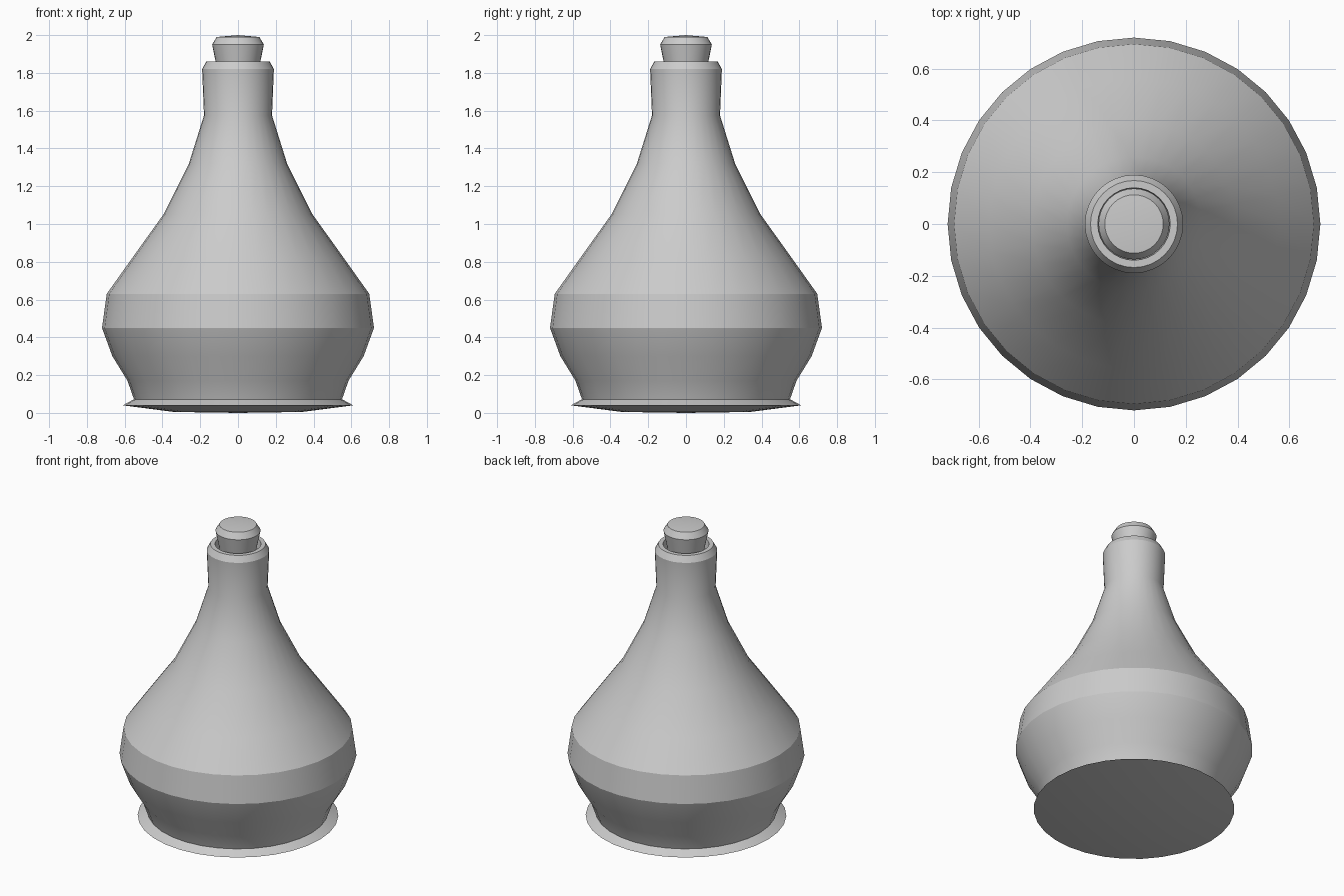
import bpy
import math

cube = bpy.data.objects.get("Cube")
if cube:
    bpy.data.objects.remove(cube, do_unlink=True)

SIDES = 32

# One plain grey for the whole bottle
grey = bpy.data.materials.new("plain grey")
grey.use_nodes = True
colour = (0.6, 0.6, 0.6, 1)
grey.diffuse_color = colour
grey.node_tree.nodes["Principled BSDF"].inputs["Base Color"].default_value = colour


def lathe(name, profile):
    """Turn a (radius, height) profile, listed bottom to top, around z."""
    verts, rings, faces = [], [], []
    for r, z in profile:
        count = SIDES if r else 1
        rings.append([len(verts) + i for i in range(count)])
        for i in range(count):
            a = math.tau * i / SIDES
            verts.append((r * math.cos(a), r * math.sin(a), z))
    for low, high in zip(rings, rings[1:]):
        for i in range(SIDES):
            j = (i + 1) % SIDES
            if len(low) == 1:
                faces.append((low[0], high[j], high[i]))
            elif len(high) == 1:
                faces.append((low[i], low[j], high[0]))
            else:
                faces.append((low[i], low[j], high[j], high[i]))
    mesh = bpy.data.meshes.new(name)
    mesh.from_pydata(verts, [], faces)
    mesh.materials.append(grey)
    obj = bpy.data.objects.new(name, mesh)
    bpy.context.collection.objects.link(obj)
    bpy.ops.object.select_all(action="DESELECT")
    obj.select_set(True)
    bpy.context.view_layer.objects.active = obj
    bpy.ops.object.shade_smooth_by_angle(angle=math.radians(27))
    return obj


# Flared foot with a shallow underside
lathe("foot", [(0, 0.0), (0.34, 0.005), (0.61, 0.04), (0.555, 0.07), (0, 0.07)])

# Round belly, tapering shoulder, neck, lip and recessed mouth
lathe("bottle_body", [
    (0.55, 0.07), (0.585, 0.17), (0.665, 0.30), (0.72, 0.45), (0.695, 0.63),
    (0.56, 0.82), (0.395, 1.05), (0.26, 1.32), (0.18, 1.575), (0.19, 1.82),
    (0.168, 1.86), (0.14, 1.86), (0.132, 1.80), (0, 1.80)])

# Tapered stopper with a chamfered, slightly domed top
lathe("stopper", [
    (0, 1.79), (0.104, 1.79), (0.137, 1.95), (0.113, 1.99), (0, 2.0)])
